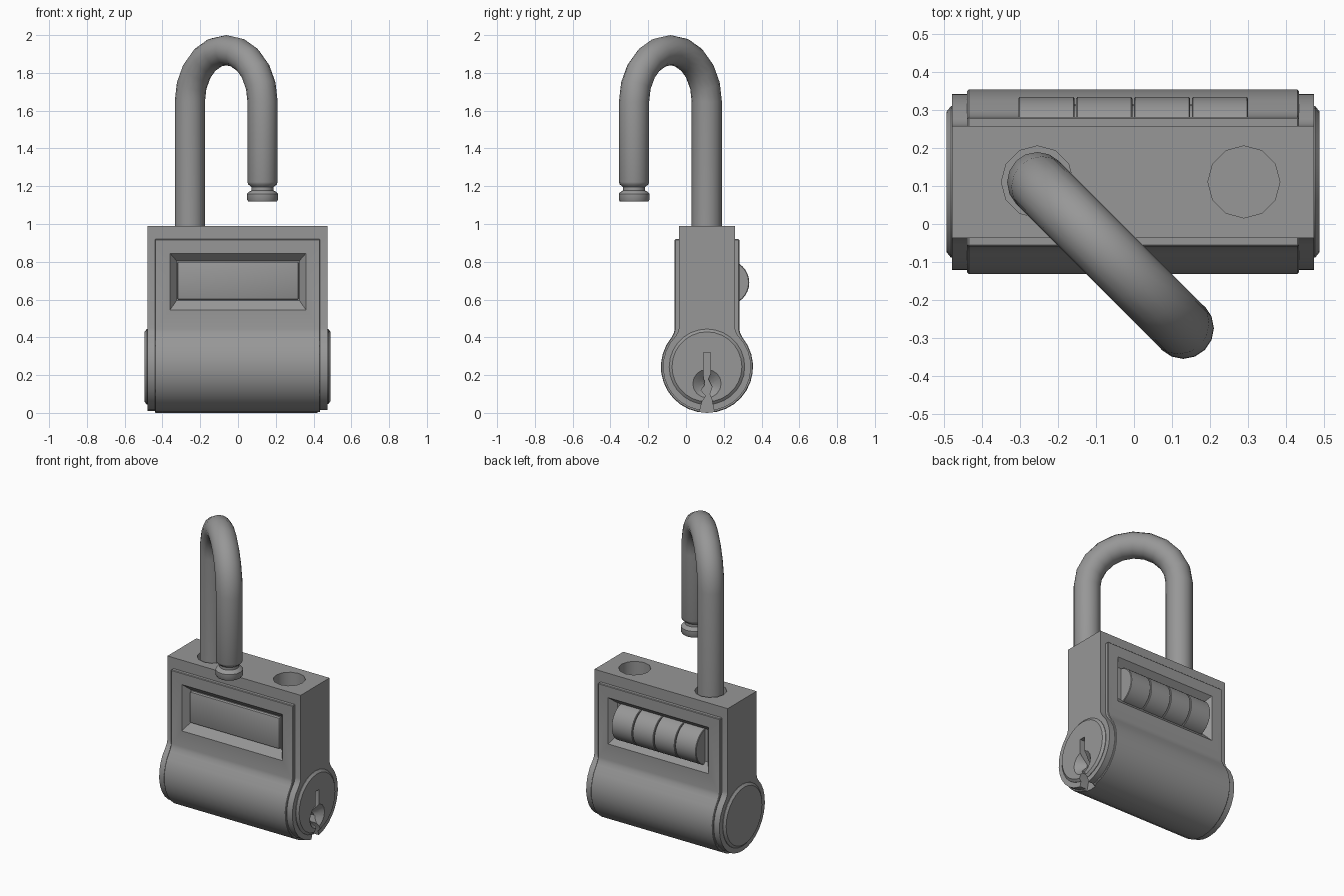
import bpy, bmesh, math
from mathutils import Vector

if "Cube" in bpy.data.objects:
    bpy.data.objects.remove(bpy.data.objects["Cube"])

CY, CZ = 0.111, 0.244          # axis of the round lower barrel
X, Y, Z = Vector((1, 0, 0)), Vector((0, 1, 0)), Vector((0, 0, 1))

steel = bpy.data.materials.new("dark_steel")
steel.diffuse_color = (0.31, 0.31, 0.31, 1)
steel.use_nodes = True
steel.node_tree.nodes["Principled BSDF"].inputs["Base Color"].default_value = steel.diffuse_color


def finish(name, bm):
    bmesh.ops.recalc_face_normals(bm, faces=bm.faces)
    me = bpy.data.meshes.new(name)
    bm.to_mesh(me)
    bm.free()
    me.materials.append(steel)
    ob = bpy.data.objects.new(name, me)
    bpy.context.collection.objects.link(ob)
    return ob


def skin(name, loops):
    """Bridge equal point loops and cap both ends."""
    bm = bmesh.new()
    rows = [[bm.verts.new(p) for p in loop] for loop in loops]
    n = len(rows[0])
    for a, b in zip(rows, rows[1:]):
        for i in range(n):
            j = (i + 1) % n
            bm.faces.new((a[i], a[j], b[j], b[i]))
    bm.faces.new(rows[0])
    bm.faces.new(rows[-1])
    return finish(name, bm)


def ring(c, e1, e2, r, n):
    t = [2 * math.pi * i / n for i in range(n)]
    return [Vector(c) + r * (math.cos(a) * e1 + math.sin(a) * e2) for a in t]


def prism(name, pts, x0, x1):
    return skin(name, [[(x, y, z) for y, z in pts] for x in (x0, x1)])


def lathe_x(name, y, z, steps, n=28):
    return skin(name, [ring((x, y, z), Y, Z, r, n) for x, r in steps])


def rect(y, hx, z0, z1):
    return [(-hx, y, z0), (hx, y, z0), (hx, y, z1), (-hx, y, z1)]


def lock_profile(w, r, top, n=22):
    """Slab standing on a barrel with a small fillet between, as (y, z) points."""
    a0 = math.acos(w / r)
    zj = CZ + r * math.sin(a0)
    a0 -= 0.1
    arc = [a0 - i * (math.pi + 2 * a0) / n for i in range(n + 1)]
    return ([(CY + w, top), (CY + w, zj + 0.025), (CY + w + 0.005, zj + 0.004)] +
            [(CY + r * math.cos(a), CZ + r * math.sin(a)) for a in arc] +
            [(CY - w - 0.005, zj + 0.004), (CY - w, zj + 0.025), (CY - w, top)])


def apply_mods(ob):
    bpy.context.view_layer.objects.active = ob
    for m in list(ob.modifiers):
        bpy.ops.object.modifier_apply(modifier=m.name)


def cut(ob, cutters):
    for c in cutters:
        m = ob.modifiers.new("cut", 'BOOLEAN')
        m.object, m.operation, m.solver = c, 'DIFFERENCE', 'EXACT'
    apply_mods(ob)


def bevel(ob, w, seg=2):
    m = ob.modifiers.new("bevel", 'BEVEL')
    m.width, m.segments, m.angle_limit = w, seg, math.radians(50)
    apply_mods(ob)


# Inner frame and the thicker cover wrapped round it
frame = prism("body_frame", lock_profile(0.148, 0.233, 0.99), -0.48, 0.475)
cover = prism("body_cover", lock_profile(0.171, 0.244, 0.92), -0.44, 0.435)
bevel(cover, 0.004, 1)

# Round end caps on the barrel
cap_left = lathe_x("end_cap", CY, CZ, [(-0.46, 0.2), (-0.483, 0.2), (-0.495, 0.185)])
cap_right = lathe_x("lock_cylinder_face", CY, CZ, [(0.46, 0.2), (0.478, 0.2), (0.49, 0.185)])

# Cutters: sloped windows, shackle holes, keyway
wins = []
for s in (-1, 1):
    def wy(d):
        return CY + s * d
    wins.append(skin("window_cutter", [rect(wy(0.20), 0.395, 0.49, 0.885),
                                       rect(wy(0.171), 0.36, 0.545, 0.845),
                                       rect(wy(0.128), 0.325, 0.595, 0.805)]))
holes = [skin("hole_cutter", [ring((x, CY, z), X, Y, 0.095, 12) for z in (0.85, 1.1)])
         for x in (-0.255, 0.29)]
key = prism("keyway_cutter", [(0.093, 0.32), (0.13, 0.32), (0.13, 0.21), (0.118, 0.18),
                              (0.138, 0.14), (0.125, 0.10), (0.137, 0.07), (0.15, 0.0),
                              (0.07, 0.0), (0.085, 0.06), (0.105, 0.09), (0.08, 0.12),
                              (0.1, 0.15), (0.093, 0.2)], 0.42, 0.6)
cone = lathe_x("key_dish_cutter", CY, 0.155, [(0.44, 0.015), (0.49, 0.075), (0.52, 0.111)], 16)
cut(frame, wins + holes + [key, cone])
cut(cover, wins + holes + [key])
cut(cap_right, [key, cone])
for c in wins + holes + [key, cone]:
    bpy.data.objects.remove(c)

# Plain panel in the front window
panel = skin("front_panel", [rect(CY - 0.10, 0.32, 0.6, 0.8), rect(CY - 0.148, 0.32, 0.6, 0.8)])
bevel(panel, 0.006)

# Four number dials in the back window, on one core
dials = []
for i in range(4):
    x = -0.305 + i * 0.1525
    dials.append(lathe_x(f"dial_{i + 1}", 0.215, 0.69,
                         [(x, 0.116), (x + 0.003, 0.12), (x + 0.145, 0.12), (x + 0.148, 0.116)], 32))
core = lathe_x("dial_core", 0.215, 0.69, [(-0.3, 0.1), (0.298, 0.1)])

# Shackle: fixed leg, half-circle bow, free leg with locking notch
U = Vector((1, -1, 0)).normalized()
V = Vector((1, 1, 0)).normalized()
R = 0.272
mid = Vector((-0.0625, -0.0825, 0))
path = [(180, 0.86, 0.08)]
path += [(180 - 18 * i, 1.648, 0.08) for i in range(11)]
path += [(0, z, r) for z, r in ((1.222, 0.08), (1.21, 0.076), (1.195, 0.058), (1.178, 0.058),
                                (1.168, 0.075), (1.160, 0.081), (1.128, 0.081), (1.118, 0.075))]
loops = []
for deg, z, r in path:
    a = math.radians(deg)
    e = math.cos(a) * U + math.sin(a) * Z
    loops.append(ring(mid + z * Z + R * e, e, V, r, 16))
shackle = skin("shackle", loops)

# Smooth shading with crisp edges
bpy.ops.object.select_all(action='DESELECT')
for ob in [frame, cover, cap_left, cap_right, panel, core, shackle] + dials:
    ob.select_set(True)
bpy.context.view_layer.objects.active = frame
bpy.ops.object.shade_smooth_by_angle(angle=math.radians(35))
